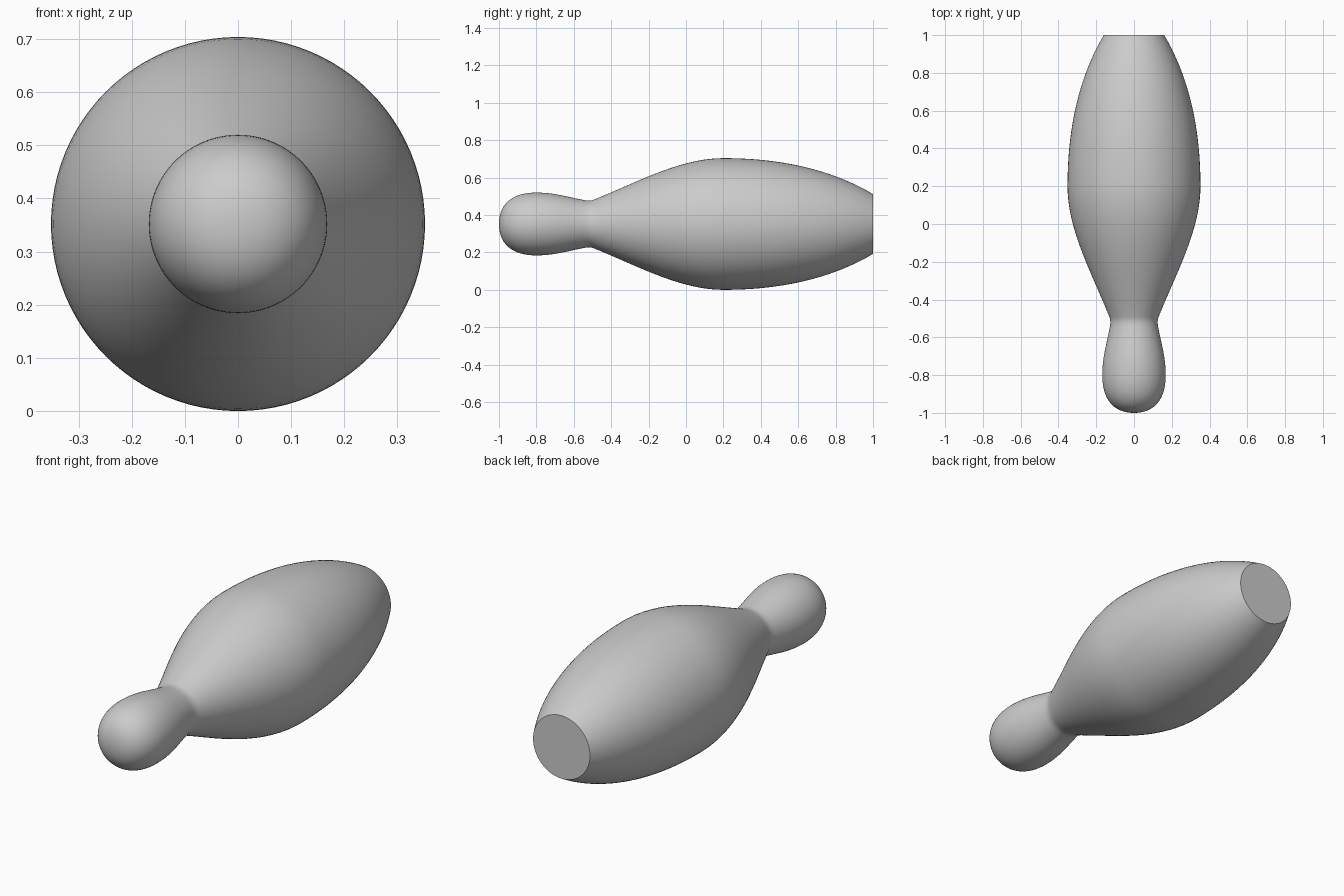
import bpy, bmesh, math
from mathutils import Vector
from mathutils.geometry import interpolate_bezier

if "Cube" in bpy.data.objects:
    bpy.data.objects.remove(bpy.data.objects["Cube"])

SIDES = 96
CENTRE_Z = 0.352

# Half profile as Bezier segments: (position along y, radius)
segments = [
    ((-1.0, 0.0), (-1.0, 0.115), (-0.92, 0.168), (-0.80, 0.168), 20),    # rounded head
    ((-0.80, 0.168), (-0.70, 0.168), (-0.63, 0.143), (-0.54, 0.127), 14),  # head to neck
    ((-0.54, 0.127), (-0.522, 0.124), (-0.508, 0.124), (-0.49, 0.131), 6),  # tight neck
    ((-0.49, 0.131), (-0.26, 0.224), (-0.03, 0.352), (0.20, 0.352), 20),   # shoulder
    ((0.20, 0.352), (0.48, 0.352), (0.76, 0.302), (1.0, 0.16), 24),        # belly to base
]
profile = []
for a, b, c, d, n in segments:
    pts = interpolate_bezier(*[Vector((p[0], p[1], 0)) for p in (a, b, c, d)], n)
    profile += pts[1:]

# Lathe the profile about the y axis
bm = bmesh.new()
tip = bm.verts.new((0, -1, CENTRE_Z))
rings = []
for p in profile:
    rings.append([bm.verts.new((p.y * math.cos(t), p.x, CENTRE_Z + p.y * math.sin(t)))
                  for t in (math.tau * i / SIDES for i in range(SIDES))])
for i in range(SIDES):
    j = (i + 1) % SIDES
    bm.faces.new((tip, rings[0][i], rings[0][j]))
    for r, s in zip(rings, rings[1:]):
        bm.faces.new((r[i], s[i], s[j], r[j]))
bm.faces.new(rings[-1])  # flat base
bmesh.ops.recalc_face_normals(bm, faces=bm.faces)

mesh = bpy.data.meshes.new("bowling_pin")
bm.to_mesh(mesh)
bm.free()
pin = bpy.data.objects.new("bowling_pin", mesh)
bpy.context.collection.objects.link(pin)
bpy.context.view_layer.objects.active = pin
pin.select_set(True)
bpy.ops.object.shade_smooth_by_angle(angle=math.radians(35))
